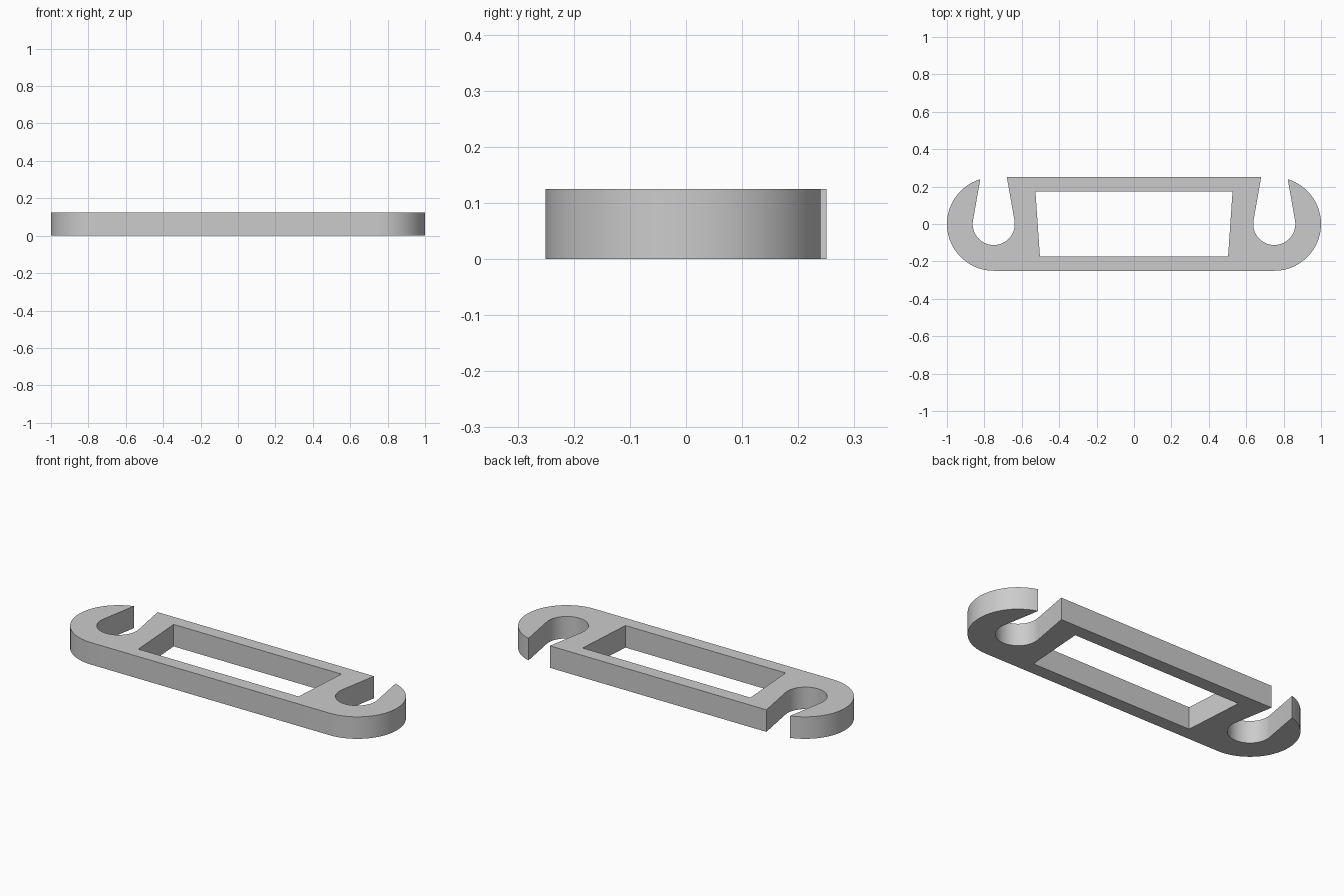
import bpy, bmesh
from math import radians, degrees, acos, cos, sin

cube = bpy.data.objects.get("Cube")
if cube:
    bpy.data.objects.remove(cube)

HEIGHT = 0.125
END_X, END_R = 0.75, 0.25      # rounded ends
SLOT_R, TAPER = 0.1125, 10     # hook slots, narrowing towards the back


def arc(radius, start, end, steps):
    """Points on an arc about the right end's centre, angles in degrees."""
    angles = [radians(start + (end - start) * i / steps) for i in range(steps + 1)]
    return [(END_X + radius * cos(a), radius * sin(a)) for a in angles]


def mirrored(half):
    """Close a half outline with its mirror image across x = 0."""
    return half + [(-x, y) for x, y in reversed(half)]


# Outer outline: rounded end, tapered open slot, straight back edge
tip = TAPER + degrees(acos(SLOT_R / END_R))
t = radians(TAPER)
mouth = (SLOT_R - END_R * sin(t)) / cos(t)
outline = mirrored(arc(END_R, -90, tip, 32)
                   + arc(SLOT_R, TAPER, -180 - TAPER, 32)
                   + [(END_X - mouth, END_R)])

# Central window, slightly wider at the back
window = mirrored([(0.503, -0.175), (0.527, 0.175)])

# Fill the flat profile and extrude it upwards
bm = bmesh.new()
for loop in (outline, window):
    verts = [bm.verts.new((x, y, 0)) for x, y in loop]
    for a, b in zip(verts, verts[1:] + verts[:1]):
        bm.edges.new((a, b))
bmesh.ops.triangle_fill(bm, use_beauty=True, edges=bm.edges[:])
top = bmesh.ops.extrude_face_region(bm, geom=bm.faces[:], use_keep_orig=True)
bmesh.ops.translate(bm, vec=(0, 0, HEIGHT),
                    verts=[g for g in top["geom"] if isinstance(g, bmesh.types.BMVert)])
bmesh.ops.recalc_face_normals(bm, faces=bm.faces[:])
mesh = bpy.data.meshes.new("hook_plate")
bm.to_mesh(mesh)
bm.free()

# Single grey material
grey = bpy.data.materials.new("light_grey")
grey.use_nodes = True
colour = (0.6, 0.6, 0.6, 1)
grey.diffuse_color = colour
grey.node_tree.nodes["Principled BSDF"].inputs["Base Color"].default_value = colour
mesh.materials.append(grey)

plate = bpy.data.objects.new("hook_plate", mesh)
bpy.context.collection.objects.link(plate)
bpy.ops.object.select_all(action='DESELECT')
plate.select_set(True)
bpy.context.view_layer.objects.active = plate
bpy.ops.object.shade_smooth_by_angle(angle=radians(30))
